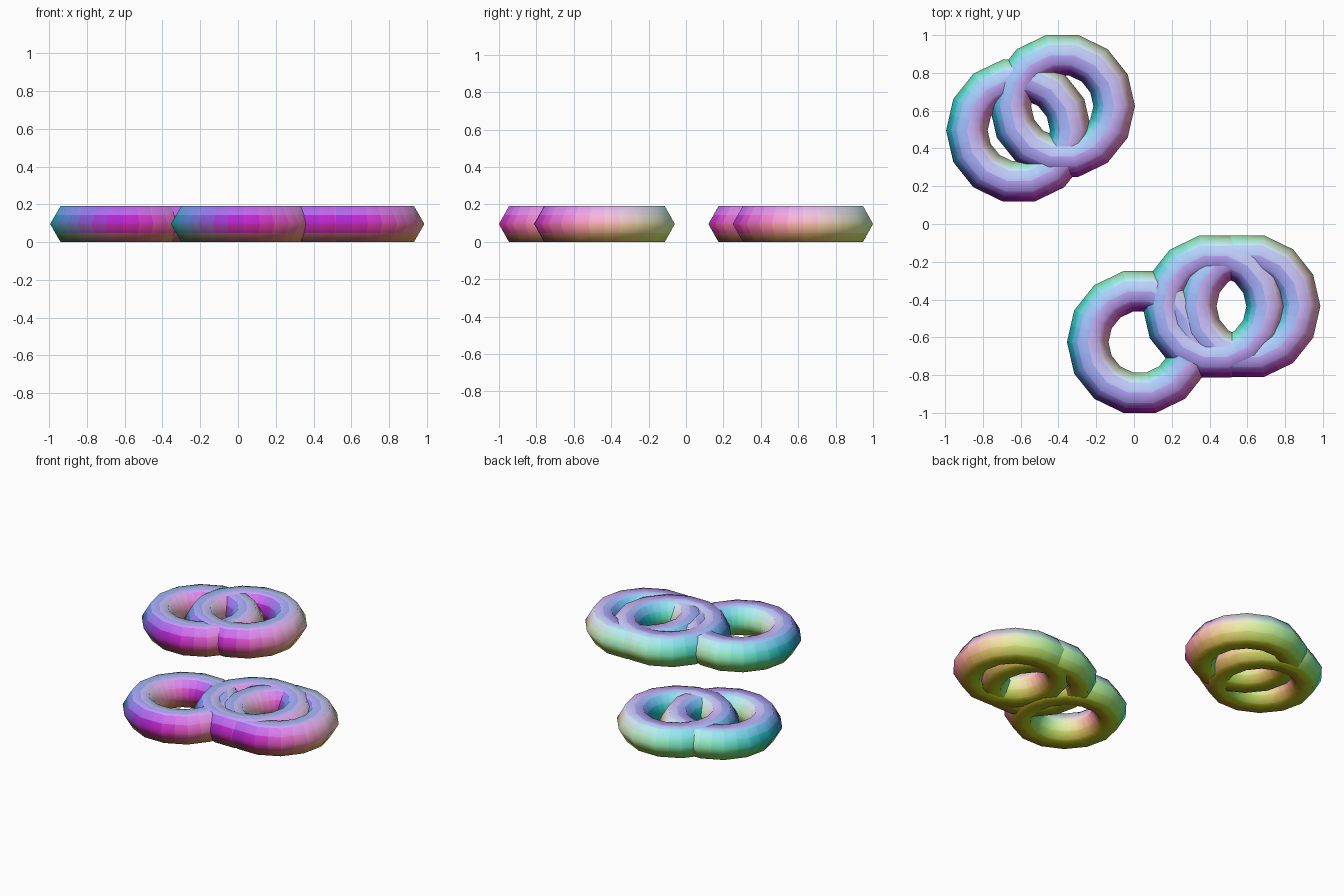
import bpy
import bmesh
from mathutils import Vector

if "Cube" in bpy.data.objects:
    bpy.data.objects.remove(bpy.data.objects["Cube"])

MAJOR, MINOR = 0.275, 0.11
Z = MINOR * 0.866  # hexagonal tube rests on its flat side

# Flat-lying interpenetrating rings: one pair at the back, a trio in front
rings = {
    "back_ring_left": (-0.61, 0.495),
    "back_ring_right": (-0.38, 0.625),
    "front_ring_left": (0.03, -0.625),
    "front_ring_middle": (0.43, -0.437),
    "front_ring_right": (0.602, -0.435),
}
# Tiny height offsets settle which coplanar ring shows on top
lift = {"back_ring_right": 0.0006, "front_ring_middle": 0.0006,
        "front_ring_right": 0.0003}


def tint(normal):
    """Iridescent colour that follows the surface direction."""
    rgb = tuple(round(0.5 + 0.5 * c, 2) for c in normal)
    name = "tint_%.2f_%.2f_%.2f" % rgb
    mat = bpy.data.materials.get(name)
    if mat is None:
        mat = bpy.data.materials.new(name)
        mat.diffuse_color = (*rgb, 1)
        mat.use_nodes = True
        mat.node_tree.nodes["Principled BSDF"].inputs["Base Color"].default_value = mat.diffuse_color
    return mat


# Shared ring mesh: 14 sides round, six-sided tube, split for finer colour
bpy.ops.mesh.primitive_torus_add(
    major_segments=14, minor_segments=6,
    major_radius=MAJOR, minor_radius=MINOR)
first = bpy.context.object
mesh = first.data
mesh.name = "ring"
bm = bmesh.new()
bm.from_mesh(mesh)
bmesh.ops.subdivide_edges(bm, edges=bm.edges[:], cuts=1, use_grid_fill=True)
bm.normal_update()
slots = {}
for face in bm.faces:
    face.smooth = True
    n = sum((v.normal for v in face.verts), Vector()).normalized()
    mat = tint(n)
    if mat.name not in slots:
        slots[mat.name] = len(slots)
        mesh.materials.append(mat)
    face.material_index = slots[mat.name]
bm.to_mesh(mesh)
bm.free()

# Place the rings
for i, (name, (x, y)) in enumerate(rings.items()):
    ring = first
    if i:
        ring = bpy.data.objects.new(name, mesh)
        bpy.context.collection.objects.link(ring)
    ring.name = name
    ring.location = (x, y, Z + lift.get(name, 0))
